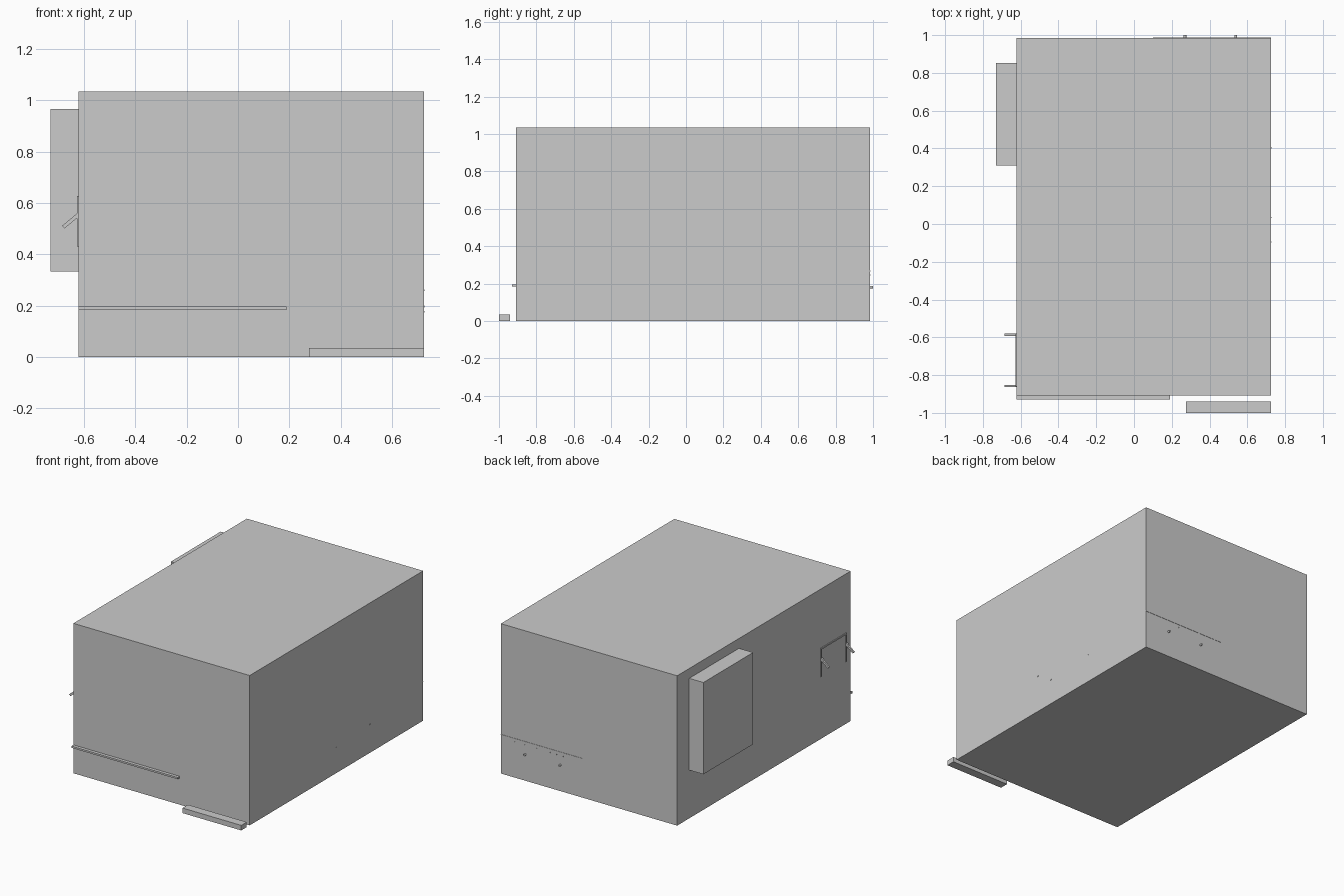
import bpy, bmesh, math
from mathutils import Matrix, Vector

if "Cube" in bpy.data.objects:
    bpy.data.objects.remove(bpy.data.objects["Cube"])


def finish(name, bm):
    me = bpy.data.meshes.new(name)
    bm.to_mesh(me)
    bm.free()
    ob = bpy.data.objects.new(name, me)
    bpy.context.collection.objects.link(ob)
    return ob


def add_box(bm, x, y, z, rot=None):
    size = Matrix.Diagonal((x[1] - x[0], y[1] - y[0], z[1] - z[0], 1))
    mid = Vector((sum(x) / 2, sum(y) / 2, sum(z) / 2))
    bmesh.ops.create_cube(bm, size=1, matrix=Matrix.Translation(mid) @ (rot or Matrix()) @ size)


def box(name, x, y, z):
    bm = bmesh.new()
    add_box(bm, x, y, z)
    return finish(name, bm)


L, R, F, B, TOP = -0.622, 0.725, -0.908, 0.985, 1.035

# Main block, side cabinet and front step
box("main_body", (L, R), (F, B), (0, TOP))
box("side_cabinet", (-0.73, L), (0.31, 0.853), (0.333, 0.967))
box("front_step", (0.276, R), (-1.0, -0.94), (0, 0.035))

# Thin rail on the front, thin ridge on the back
box("front_rail", (L, 0.19), (-0.93, F), (0.184, 0.196))
box("back_ridge", (0.1, R), (B - 0.004, B + 0.002), (0.265, 0.271))

# Slim hook frame on the left wall: two legs and a top bar
bm = bmesh.new()
for y in (-0.585, -0.855):
    add_box(bm, (L - 0.005, L), (y - 0.005, y + 0.005), (0.43, 0.628))
add_box(bm, (L - 0.005, L), (-0.86, -0.58), (0.618, 0.628))
finish("hook_frame", bm)

# Slanted pegs on the frame
for i, y in enumerate((-0.586, -0.858)):
    bm = bmesh.new()
    add_box(bm, (-0.690, -0.610), (y - 0.006, y + 0.006), (0.525, 0.539),
            Matrix.Rotation(-math.radians(40), 4, 'Y'))
    finish(f"peg_{i + 1}", bm)

# Small knobs on the back
for i, x in enumerate((0.27, 0.538)):
    bm = bmesh.new()
    bmesh.ops.create_cone(bm, cap_ends=True, segments=12, radius1=0.007, radius2=0.007, depth=0.02,
                          matrix=Matrix.Translation((x, 0.99, 0.181)) @ Matrix.Rotation(math.pi / 2, 4, 'X'))
    finish(f"back_knob_{i + 1}", bm)

# Tiny studs barely breaking the back and right walls
bm = bmesh.new()
for x in (0.62, 0.54, 0.45, 0.35, 0.30, 0.25):
    add_box(bm, (x - 0.003, x + 0.003), (B - 0.004, B + 0.002), (0.242, 0.248))
for y, z in ((-0.095, 0.26), (0.035, 0.177), (0.404, 0.197)):
    add_box(bm, (R - 0.004, R + 0.002), (y - 0.003, y + 0.003), (z - 0.003, z + 0.003))
finish("wall_studs", bm)
